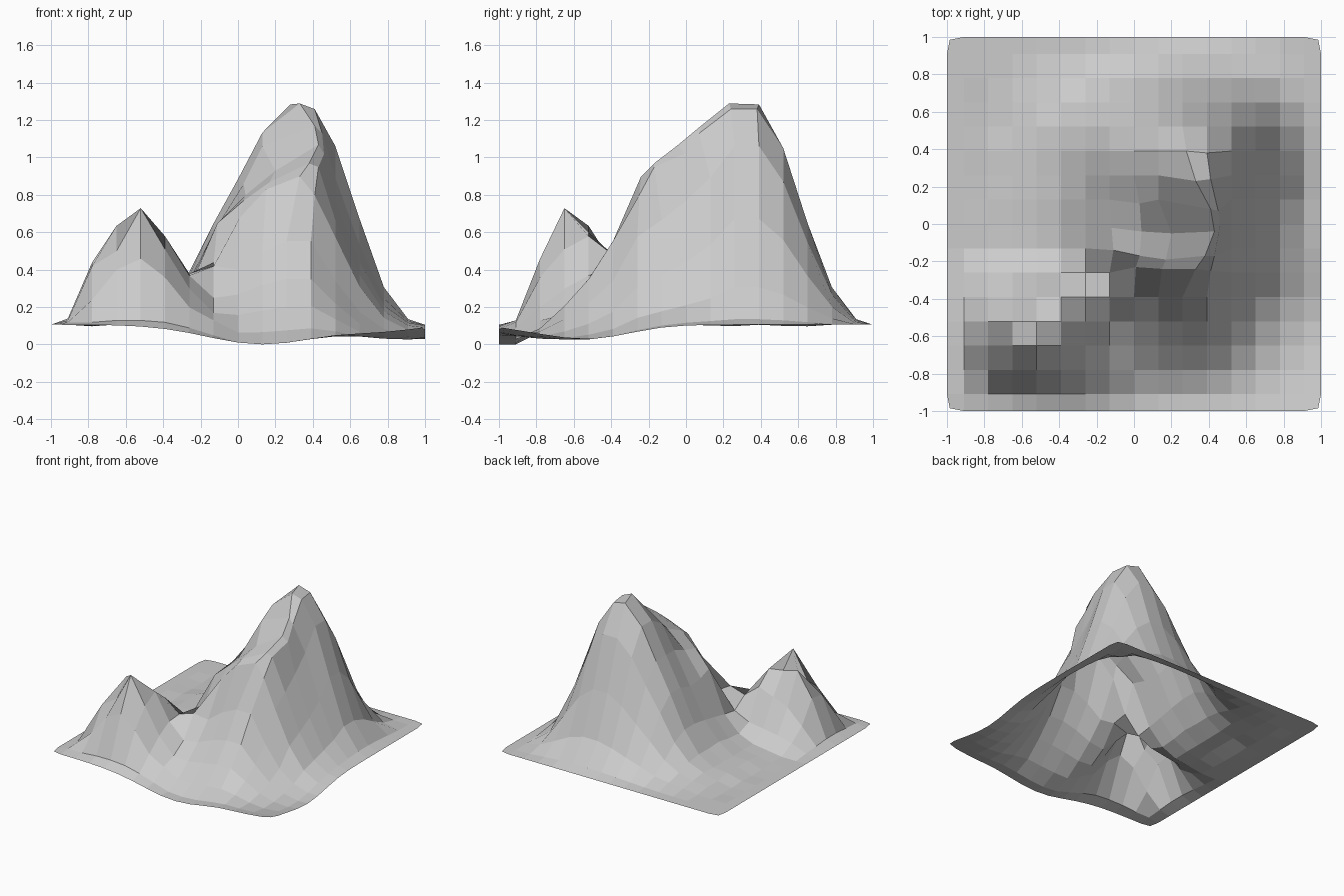
import bpy, bmesh, math, random

random.seed(4)
N = 17
# grid lines: even spacing with a narrower border row
C = [-1] + [round(-0.91 + 0.13 * k, 2) for k in range(15)] + [1]

# main peak: cross profiles along x and y
FX = [0, 0, 0, .02, .04, .10, .24, .46, .66, .87, 1, 1, .81, .48, .17, .025, 0]
FY = [0, 0, .03, .11, .21, .38, .66, .75, .84, .93, 1, 1, .80, .46, .17, .025, 0]

# small twin peak: heights, rows from front to back
SMALL = [
    [.12, .12, .13, .13, .12, .09, .05],
    [.13, .24, .40, .46, .36, .20, .13],
    [.14, .42, .50, .73, .51, .30, .17],
    [.14, .44, .635, .60, .58, .37, .25],
    [.13, .26, .38, .43, .48, .38, .42],
    [.12, .17, .20, .22, .24, .30, .43],
]

# sculpted ridge and crest points (column, row): position
CREST = {
    (10, 11): (.28, .39, 1.285), (11, 11): (.39, .38, 1.26),
    (10, 10): (.33, .23, 1.29), (11, 10): (.41, .24, 1.26),
    (10, 9): (.41, .08, 1.17), (11, 9): (.45, .07, 1.13),
    (10, 8): (.43, -.04, 1.07), (11, 8): (.46, -.01, 1.02),
    (10, 7): (.38, -.17, .97), (11, 7): (.43, -.17, .95),
    (10, 6): (.33, -.24, .90), (11, 6): (.41, -.25, .80),
    (9, 7): (.17, -.19, .87), (9, 6): (.15, -.24, .83),
    (8, 7): (.03, -.17, .77), (8, 6): (.01, -.23, .68),
    (7, 7): (-.11, -.14, .65), (7, 6): (-.13, -.26, .44),
    (8, 8): (.04, -.04, .80), (7, 8): (-.12, -.02, .62),
    (9, 8): (.2, -.05, .93), (8, 9): (.03, .11, .86),
}


def fade(d):
    """Full strength near an edge, gone half a unit inside."""
    return max(0, 1 - max(0, d - .09) / .4)


def base(x, y):
    """Ground level, sagging along the front and right edges."""
    front = .105 * math.exp(-((x - .13) / .42) ** 2) * fade(y + 1)
    right = .07 * math.exp(-((y + .5) / .3) ** 2) * fade(1 - x)
    corner = .05 * math.exp(-((x - .75) / .25) ** 2 - ((y + .8) / .25) ** 2)
    return .107 - min(.105, front + right + corner)


def point(i, j):
    if (i, j) in CREST:
        return CREST[i, j]
    x, y = C[i], C[j]
    peak = FX[i] * FY[j]
    # rounded front right flank
    if x > .3 and y < .2:
        peak *= 1 - math.sqrt((1 - FX[i]) * (1 - FY[j]))
    z = base(x, y) + 1.18 * peak
    if 1 <= i <= 7 and 1 <= j <= 6:
        z = max(z, SMALL[j - 1][i - 1])
    # uneven plain at the back left
    if 1 < i < 6 and 8 < j < 15:
        z += random.uniform(-.01, .015)
    # slightly clipped corners
    if abs(x) == 1 and abs(y) == 1:
        x, y = x * .985, y * .985
    return (x, y, z)


# terrain sheet
bm = bmesh.new()
grid = [[bm.verts.new(point(i, j)) for j in range(N)] for i in range(N)]
for i in range(N - 1):
    for j in range(N - 1):
        bm.faces.new((grid[i][j], grid[i + 1][j], grid[i + 1][j + 1], grid[i][j + 1]))
low = min(v.co.z for v in bm.verts)
for v in bm.verts:
    v.co.z -= low
mesh = bpy.data.meshes.new("mountain_terrain")
bm.to_mesh(mesh)
bm.free()
bpy.context.collection.objects.link(bpy.data.objects.new("mountain_terrain", mesh))
